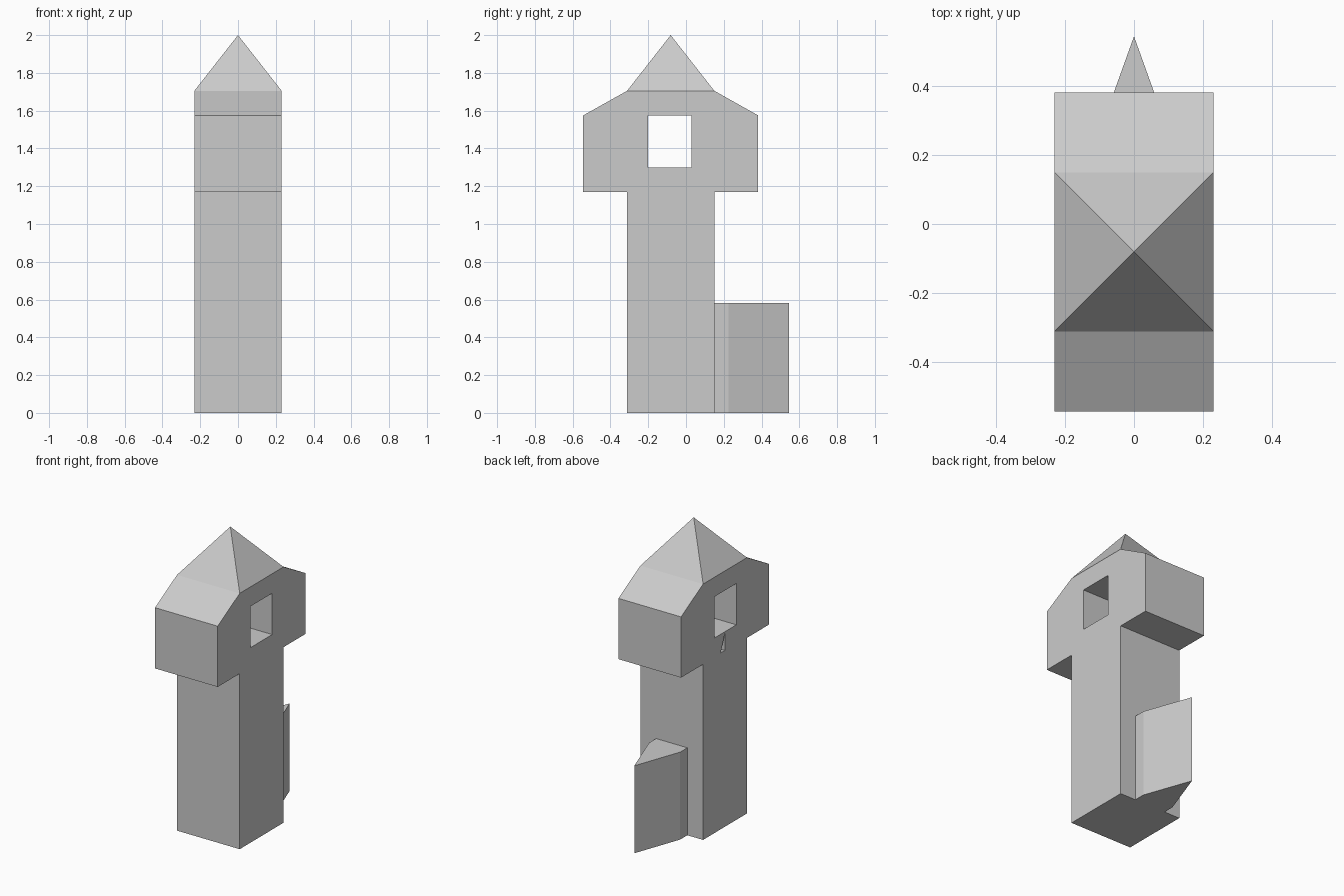
import bpy, bmesh
from mathutils import Vector

if "Cube" in bpy.data.objects:
    bpy.data.objects.remove(bpy.data.objects["Cube"])

YC = -0.081          # tower centre line in y
W, H = 0.231, 0.463  # half widths of shaft and head


def prism(name, points, direction, apex=None):
    """Extrude a closed 3D profile; optionally poke the top face into a spire."""
    bm = bmesh.new()
    face = bm.faces.new([bm.verts.new(p) for p in points])
    ext = bmesh.ops.extrude_face_region(bm, geom=[face])["geom"]
    moved = [g for g in ext if isinstance(g, bmesh.types.BMVert)]
    bmesh.ops.translate(bm, verts=moved, vec=Vector(direction))
    bmesh.ops.recalc_face_normals(bm, faces=bm.faces[:])
    if apex:
        top = max(bm.faces, key=lambda f: f.calc_center_median().z)
        tip = bmesh.ops.poke(bm, faces=[top])["verts"][0]
        tip.co = Vector(apex)
    bmesh.ops.recalc_face_normals(bm, faces=bm.faces[:])
    mesh = bpy.data.meshes.new(name)
    bm.to_mesh(mesh)
    bm.free()
    obj = bpy.data.objects.new(name, mesh)
    bpy.context.collection.objects.link(obj)
    return obj


def cut(target, cutter):
    cutter.hide_render = True
    cutter.display_type = 'WIRE'
    mod = target.modifiers.new(cutter.name, 'BOOLEAN')
    mod.operation = 'DIFFERENCE'
    mod.solver = 'EXACT'
    mod.object = cutter


# Tower: mirrored side profile extruded across x, with the pyramid roof
half = [(W, 0), (W, 1.17), (H, 1.17), (H, 1.575), (W, 1.705)]
outline = half + [(-d, z) for d, z in reversed(half)]
tower = prism("tower", [(-W, YC + d, z) for d, z in outline],
              (2 * W, 0, 0), apex=(0, YC, 2.0))

# Window passing through the head
window = [(-0.2, 1.3), (0.03, 1.3), (0.03, 1.575), (-0.2, 1.575)]
cut(tower, prism("window_cutter", [(-0.5, y, z) for y, z in window], (1, 0, 0)))

# Small triangular slit under the window, left side only
slit = [(-0.08, 1.292), (-0.08, 1.175), (-0.035, 1.175)]
cut(tower, prism("slit_cutter", [(-0.3, y, z) for y, z in slit], (0.5, 0, 0)))

# Pointed buttress on the back
plan = [(-0.115, 0.145), (0.115, 0.145), (0.115, 0.225), (0, 0.545), (-0.115, 0.225)]
prism("buttress", [(x, y, 0) for x, y in plan], (0, 0, 0.583))
